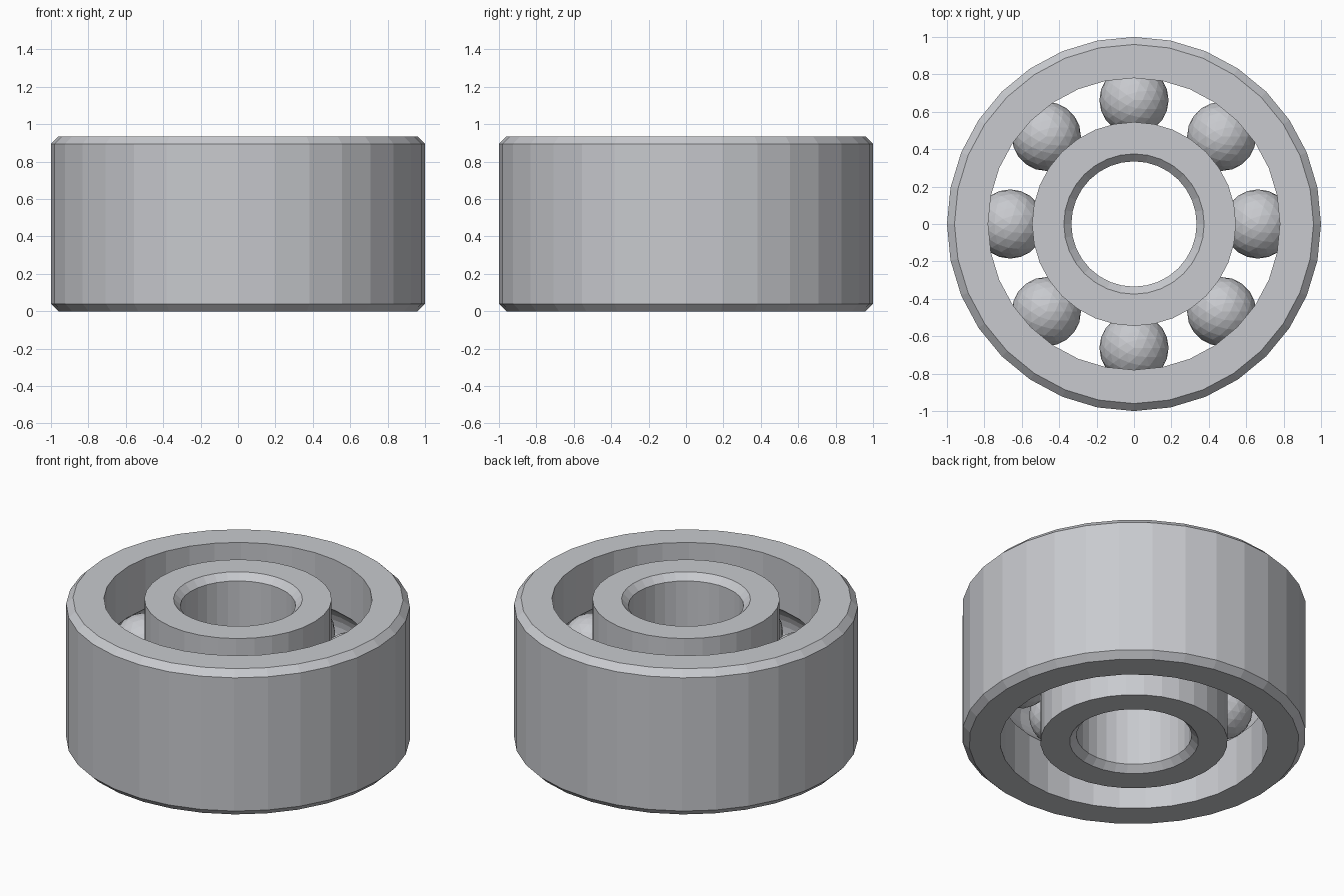
import bpy
import bmesh
from math import sin, cos, asin, pi, tau

cube = bpy.data.objects.get("Cube")
if cube:
    bpy.data.objects.remove(cube)

HEIGHT, CHAMFER = 0.935, 0.04
MID = HEIGHT / 2
OUTER, OUTER_LIP = 1.0, 0.78
INNER_LIP, BORE = 0.545, 0.335
TRACK = (OUTER_LIP + INNER_LIP) / 2
BALL_RADIUS, BALLS, SIDES = 0.185, 8, 32

steel = bpy.data.materials.new("steel grey")
steel.use_nodes = True
colour = (0.58, 0.59, 0.62, 1)
steel.diffuse_color = colour
steel.node_tree.nodes["Principled BSDF"].inputs["Base Color"].default_value = colour


def finish(name, bm):
    mesh = bpy.data.meshes.new(name)
    bm.to_mesh(mesh)
    bm.free()
    mesh.materials.append(steel)
    obj = bpy.data.objects.new(name, mesh)
    bpy.context.collection.objects.link(obj)
    return obj


def lathe(name, profile):
    """Turn a closed (radius, height) profile around the z axis."""
    bm = bmesh.new()
    loops = [[bm.verts.new((r * sin(tau * i / SIDES), r * cos(tau * i / SIDES), z))
              for r, z in profile] for i in range(SIDES)]
    n = len(profile)
    for i, a in enumerate(loops):
        b = loops[(i + 1) % SIDES]
        for j in range(n):
            k = (j + 1) % n
            bm.faces.new((a[j], a[k], b[k], b[j]))
    bmesh.ops.recalc_face_normals(bm, faces=bm.faces)
    return finish(name, bm)


def raceway(side, steps=8):
    """Round groove from bottom to top; side is 1 for outer, -1 for inner."""
    half = pi / 2 - asin((OUTER_LIP - TRACK) / BALL_RADIUS)
    angles = [half * (2 * i / steps - 1) for i in range(steps + 1)]
    return [(TRACK + side * BALL_RADIUS * cos(a), MID + BALL_RADIUS * sin(a))
            for a in angles]


# Rings with chamfered edges and a ball groove
lathe("outer_ring", [(OUTER_LIP, 0)] + raceway(1) + [
    (OUTER_LIP, HEIGHT), (OUTER - CHAMFER, HEIGHT), (OUTER, HEIGHT - CHAMFER),
    (OUTER, CHAMFER), (OUTER - CHAMFER, 0)])
lathe("inner_ring", [(INNER_LIP, 0)] + raceway(-1) + [
    (INNER_LIP, HEIGHT), (BORE + CHAMFER, HEIGHT), (BORE, HEIGHT - CHAMFER),
    (BORE, CHAMFER), (BORE + CHAMFER, 0)])

# Balls spaced around the track
for i in range(BALLS):
    bm = bmesh.new()
    bmesh.ops.create_icosphere(bm, subdivisions=3, radius=BALL_RADIUS)
    ball = finish(f"ball_{i + 1}", bm)
    angle = tau * i / BALLS
    ball.location = (TRACK * cos(angle), TRACK * sin(angle), MID)
